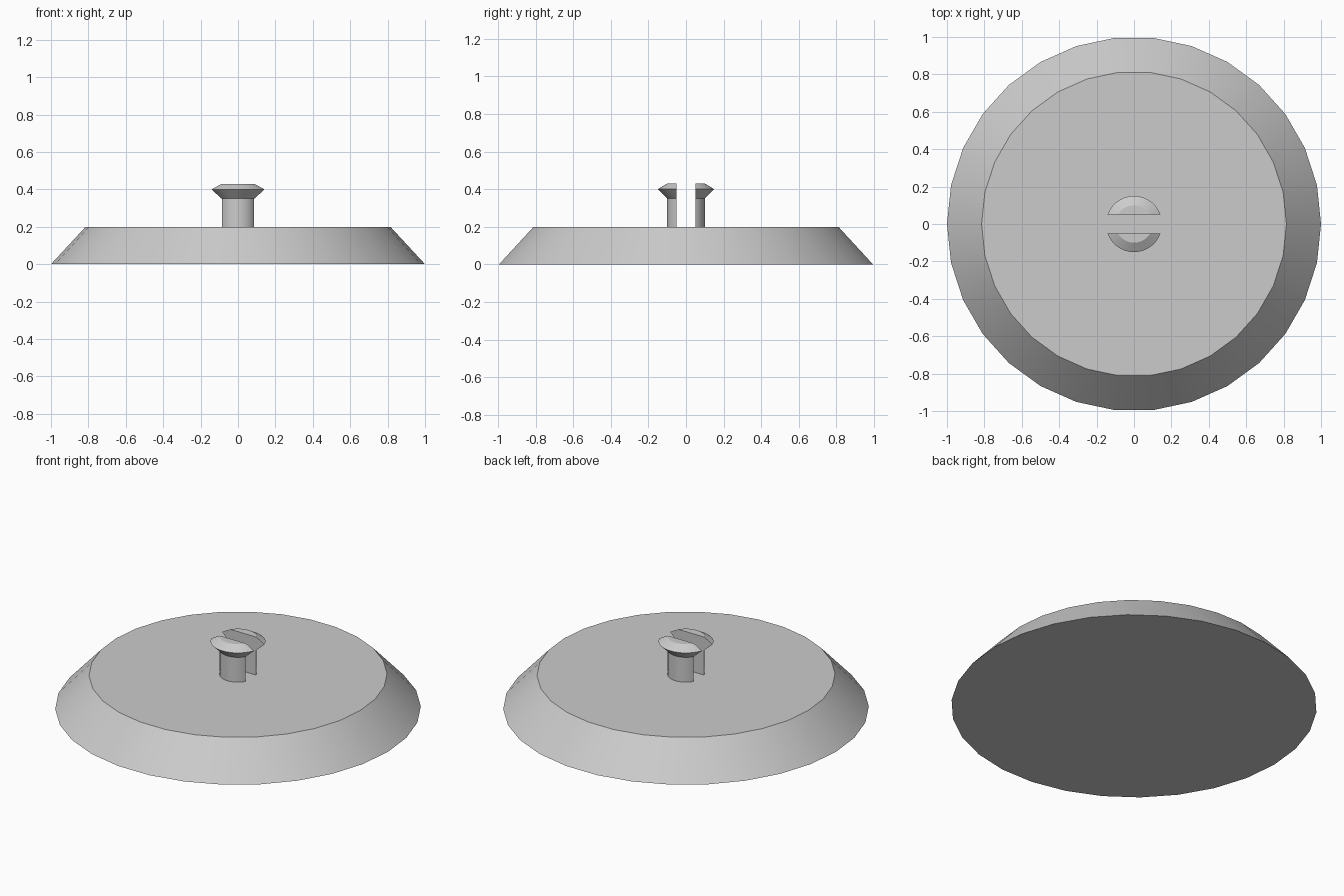
import bpy, bmesh, math

cube = bpy.data.objects.get("Cube")
if cube:
    bpy.data.objects.remove(cube, do_unlink=True)

grey = bpy.data.materials.new("light_grey")
grey.use_nodes = True
colour = (0.6, 0.6, 0.6, 1)
grey.diffuse_color = colour
grey.node_tree.nodes["Principled BSDF"].inputs["Base Color"].default_value = colour


def turned_solid(profile, sides):
    """Closed solid of revolution from (radius, height) pairs, bottom to top."""
    bm = bmesh.new()
    rings = [[bm.verts.new((r * math.cos(i * math.tau / sides),
                            r * math.sin(i * math.tau / sides), z))
              for i in range(sides)] for r, z in profile]
    for low, high in zip(rings, rings[1:]):
        for i in range(sides):
            j = (i + 1) % sides
            bm.faces.new((low[i], low[j], high[j], high[i]))
    bm.faces.new(rings[0][::-1])
    bm.faces.new(rings[-1])
    return bm


def finish(bm, name):
    bmesh.ops.recalc_face_normals(bm, faces=bm.faces)
    mesh = bpy.data.meshes.new(name)
    bm.to_mesh(mesh)
    bm.free()
    mesh.materials.append(grey)
    obj = bpy.data.objects.new(name, mesh)
    bpy.context.collection.objects.link(obj)
    bpy.ops.object.select_all(action='DESELECT')
    obj.select_set(True)
    bpy.context.view_layer.objects.active = obj
    bpy.ops.object.shade_smooth_by_angle(angle=math.radians(30))
    return obj


# Wide bevelled disc
base = finish(turned_solid([(1, 0), (0.815, 0.2)], 30), "base_disc")

# Split snap pin: stem with flared head, cut flat along the slot
pin = turned_solid([(0.1, 0.2), (0.1, 0.35), (0.15, 0.4), (0.1, 0.43)], 60)
cut = bmesh.ops.bisect_plane(pin, geom=pin.verts[:] + pin.edges[:] + pin.faces[:],
                             plane_co=(0, 0.05, 0), plane_no=(0, 1, 0),
                             clear_inner=True)
rim = [e for e in cut["geom_cut"] if isinstance(e, bmesh.types.BMEdge)]
bmesh.ops.contextual_create(pin, geom=rim)
clip = finish(pin, "snap_pin_halves")

# Matching half on the other side of the slot
mirror = clip.modifiers.new("mirror", 'MIRROR')
mirror.use_axis = (False, True, False)
mirror.use_mirror_merge = False
